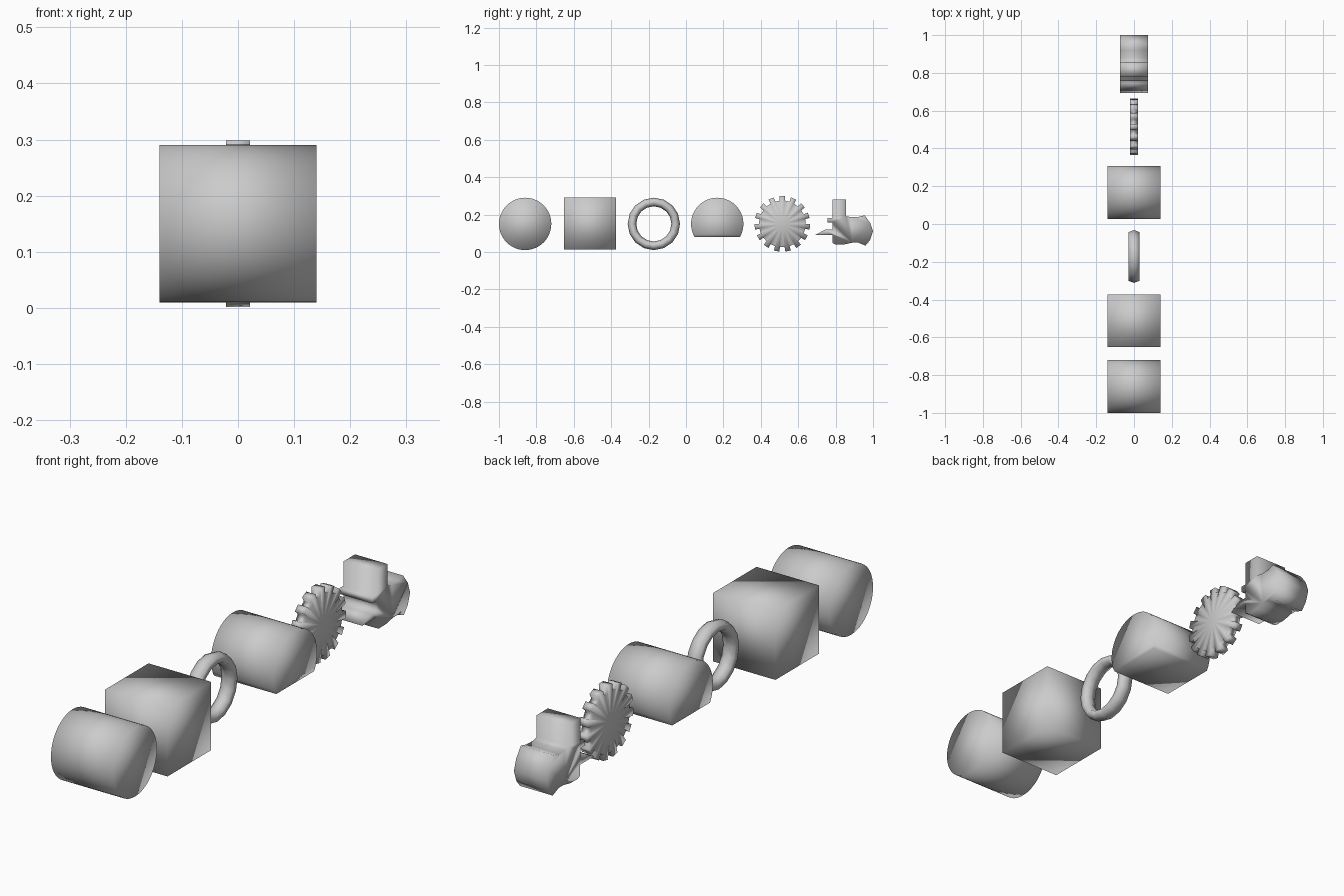
import bpy, bmesh
from math import sin, cos, pi, sqrt, asin

if "Cube" in bpy.data.objects:
    bpy.data.objects.remove(bpy.data.objects["Cube"])

Z = 0.15   # common height of the shape centres


def finish(name, bm):
    """Turn a bmesh into a smooth-shaded object."""
    bmesh.ops.recalc_face_normals(bm, faces=bm.faces)
    for f in bm.faces:
        f.smooth = True
    me = bpy.data.meshes.new(name)
    bm.to_mesh(me)
    bm.free()
    ob = bpy.data.objects.new(name, me)
    bpy.context.collection.objects.link(ob)
    return ob


def prism(name, profile, half, fan=False):
    """Extrude a (y, z) profile along x; fan adds a centre point to the caps."""
    bm = bmesh.new()
    rings = [[bm.verts.new((x, y, z)) for y, z in profile] for x in (-half, half)]
    caps = [bm.faces.new(r) for r in rings]
    n = len(profile)
    for i in range(n):
        j = (i + 1) % n
        bm.faces.new((rings[0][i], rings[0][j], rings[1][j], rings[1][i]))
    if fan:
        bmesh.ops.poke(bm, faces=caps)
    return finish(name, bm)


def arc(cy, r, a0, a1, n):
    return [(cy + r * cos(a0 + (a1 - a0) * i / n), Z + r * sin(a0 + (a1 - a0) * i / n))
            for i in range(n + 1)]


# round block
prism("round_block", arc(-0.86, 0.14, 0, 2 * pi, 48)[:-1], 0.14)

# square block
prism("square_block", [(-0.652, 0.012), (-0.374, 0.012), (-0.374, 0.29), (-0.652, 0.29)], 0.14)

# ring: hexagonal section swept around x
bm = bmesh.new()
section = [(0.14, 0), (0.129, 0.028), (0.106, 0.028), (0.094, 0), (0.106, -0.028), (0.129, -0.028)]
seg, m = 16, len(section)
rows = []
for i in range(seg):
    a = 2 * pi * i / seg
    rows.append([bm.verts.new((x, -0.172 + r * cos(a), Z + r * sin(a))) for r, x in section])
for i in range(seg):
    for k in range(m):
        p, q = rows[i], rows[(i + 1) % seg]
        bm.faces.new((p[k], p[(k + 1) % m], q[(k + 1) % m], q[k]))
finish("ring", bm)

# round block with a flat underside
cut = asin(0.07 / 0.14)
prism("flat_bottom_block", arc(0.167, 0.14, -cut, pi + cut, 36), 0.14)

# gear wheel
teeth = 15
gear = []
for i in range(teeth):
    a = pi / 2 + 2 * pi * i / teeth
    for r, d in ((0.125, -0.11), (0.149, -0.10), (0.149, 0.10), (0.125, 0.11)):
        gear.append((0.515 + r * cos(a + d), Z + r * sin(a + d)))
prism("gear", gear, 0.021, fan=True)

# lever body: upright post, pointed front lip and flared tail
prism("lever_body", [
    (0.693, 0.092), (0.783, 0.092), (0.783, 0.048), (0.80, 0.04), (0.85, 0.041),
    (0.89, 0.05), (0.92, 0.05), (0.96, 0.034), (0.985, 0.065), (1.0, 0.11),
    (0.985, 0.155), (0.955, 0.196), (0.92, 0.187), (0.88, 0.186), (0.855, 0.192),
    (0.855, 0.281), (0.782, 0.281), (0.782, 0.182), (0.757, 0.182), (0.757, 0.158),
    (0.782, 0.158), (0.782, 0.12), (0.745, 0.12)], 0.073)
